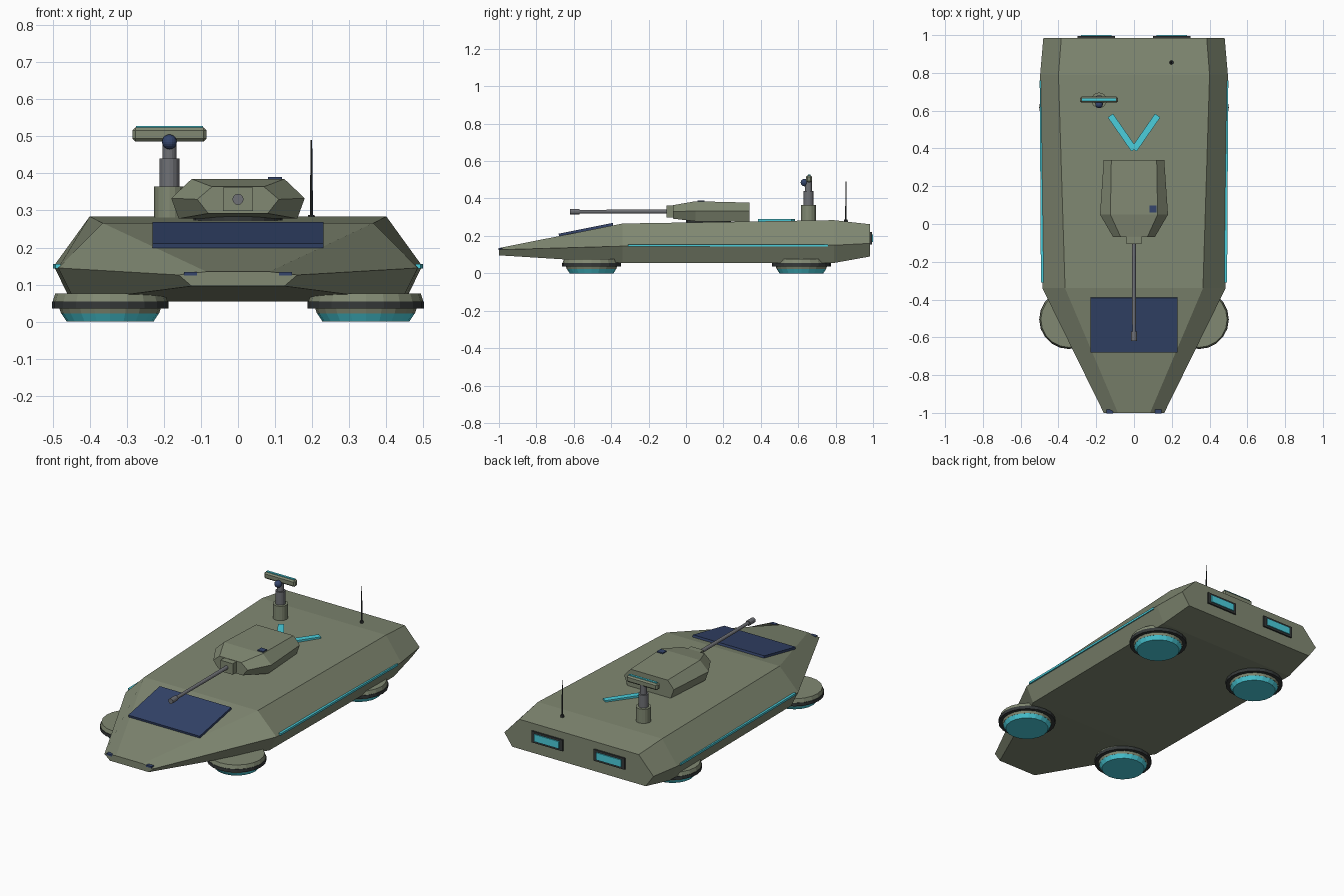
import bpy, bmesh, math
from mathutils import Vector

if "Cube" in bpy.data.objects:
    bpy.data.objects.remove(bpy.data.objects["Cube"])


def material(name, rgb):
    m = bpy.data.materials.new(name)
    m.diffuse_color = (*rgb, 1)
    m.use_nodes = True
    m.node_tree.nodes["Principled BSDF"].inputs["Base Color"].default_value = m.diffuse_color
    return m


OLIVE = material("olive", (0.22, 0.25, 0.17))
DARK = material("dark", (0.035, 0.04, 0.04))
METAL = material("metal", (0.16, 0.165, 0.18))
BLUE = material("blue", (0.035, 0.06, 0.15))
CYAN = material("cyan", (0.07, 0.62, 0.72))


def finish(ob, name, mat):
    ob.name = name
    ob.data.materials.append(mat)
    return ob


def box(name, loc, size, mat, rot=(0, 0, 0), bevel=0):
    bpy.ops.mesh.primitive_cube_add(size=1, location=loc, rotation=rot)
    ob = finish(bpy.context.object, name, mat)
    ob.scale = size
    bpy.ops.object.transform_apply(location=False, rotation=False, scale=True)
    if bevel:
        mod = ob.modifiers.new("bevel", "BEVEL")
        mod.width, mod.segments = bevel, 1
    return ob


def cone(name, start, end, r1, r2, mat, sides=20):
    a, b = Vector(start), Vector(end)
    bpy.ops.mesh.primitive_cone_add(vertices=sides, radius1=r1, radius2=r2,
                                    depth=(b - a).length, location=(a + b) / 2)
    ob = finish(bpy.context.object, name, mat)
    ob.rotation_euler = (b - a).to_track_quat('Z', 'Y').to_euler()
    return ob


def loft(name, sections, mat):
    """Skin hexagonal sections: y, then (half width, z) for top, middle, bottom."""
    bm = bmesh.new()
    rings = []
    for y, *pts in sections:
        loop = [(w, z) for w, z in pts] + [(-w, z) for w, z in reversed(pts)]
        rings.append([bm.verts.new((x, y, z)) for x, z in loop])
    for a, b in zip(rings, rings[1:]):
        for i in range(6):
            j = (i + 1) % 6
            bm.faces.new((a[i], a[j], b[j], b[i]))
    bm.faces.new(rings[0])
    bm.faces.new(rings[-1])
    bmesh.ops.recalc_face_normals(bm, faces=bm.faces)
    me = bpy.data.meshes.new(name)
    bm.to_mesh(me)
    bm.free()
    ob = bpy.data.objects.new(name, me)
    bpy.context.collection.objects.link(ob)
    return finish(ob, name, mat)


# Faceted hull
loft("hull", [
    (-1.0, (0.085, 0.135), (0.16, 0.126), (0.125, 0.096)),
    (-0.34, (0.365, 0.266), (0.485, 0.145), (0.44, 0.055)),
    (0.79, (0.40, 0.284), (0.497, 0.15), (0.45, 0.055)),
    (0.985, (0.385, 0.262), (0.48, 0.16), (0.43, 0.09)),
], OLIVE)

# Hover pads
for x in (-0.345, 0.345):
    for y in (-0.505, 0.617):
        for part, z0, z1, r0, r1, mat in (
                ("housing", 0.054, 0.076, 0.155, 0.148, OLIVE),
                ("skirt", 0.036, 0.055, 0.157, 0.157, DARK),
                ("collar", 0.022, 0.037, 0.132, 0.137, OLIVE),
                ("glow", 0.0, 0.023, 0.117, 0.132, CYAN)):
            cone("hover_pad_" + part, (x, y, z0), (x, y, z1), r0, r1, mat)

# Bow panel lying on the sloped deck
box("bow_panel", (0, -0.535, 0.234), (0.46, 0.295, 0.013), BLUE,
    (math.atan(0.2), 0, 0))

# Turret with gun
cone("turret_ring", (0, 0.12, 0.262), (0, 0.12, 0.285), 0.12, 0.12, DARK)
loft("turret", [
    (-0.07, (0.07, 0.364), (0.11, 0.33), (0.08, 0.292)),
    (0.05, (0.125, 0.385), (0.18, 0.333), (0.16, 0.278)),
    (0.34, (0.12, 0.378), (0.16, 0.333), (0.14, 0.278)),
], OLIVE)
box("gun_mantlet", (0, -0.08, 0.33), (0.08, 0.05, 0.064), OLIVE)
cone("gun_barrel", (0, -0.09, 0.33), (0, -0.6, 0.33), 0.011, 0.009, METAL, 12)
cone("gun_muzzle", (0, -0.57, 0.33), (0, -0.62, 0.33), 0.015, 0.015, METAL, 12)
box("turret_sight", (0.1, 0.08, 0.384), (0.038, 0.036, 0.012), BLUE)

# Sensor mast
mx, my = -0.185, 0.655
cone("mast_base", (mx, my, 0.27), (mx, my, 0.365), 0.041, 0.041, OLIVE, 16)
cone("mast_lower", (mx, my, 0.36), (mx, my, 0.44), 0.027, 0.027, METAL, 16)
cone("mast_upper", (mx, my, 0.43), (mx, my, 0.495), 0.019, 0.019, METAL, 16)
bpy.ops.mesh.primitive_uv_sphere_add(segments=16, ring_count=10, radius=0.02,
                                     location=(mx, my - 0.022, 0.485))
finish(bpy.context.object, "mast_camera", BLUE)
box("sensor_bar", (mx, my + 0.003, 0.505), (0.2, 0.032, 0.038), OLIVE, bevel=0.008)
box("sensor_strip", (mx, my + 0.003, 0.525), (0.18, 0.013, 0.006), CYAN)

# Whip antenna
cone("antenna_base", (0.198, 0.855, 0.27), (0.198, 0.855, 0.288), 0.012, 0.009, DARK, 10)
cone("antenna", (0.198, 0.855, 0.28), (0.198, 0.855, 0.49), 0.0045, 0.002, DARK, 8)

# Mirrored details
for s in (-1, 1):
    box("deck_chevron", (s * 0.0625, 0.484, 0.283), (0.034, 0.22, 0.014), CYAN,
        (0, 0, -s * math.atan2(0.125, 0.18)))
    box("side_light", (s * 0.489, 0.225, 0.149), (0.014, 1.07, 0.012), CYAN,
        (0, 0, -s * 0.006))
    box("nose_light", (s * 0.128, -0.992, 0.129), (0.036, 0.02, 0.01), BLUE)
    box("thruster_frame", (s * 0.2, 0.986, 0.187), (0.2, 0.016, 0.066), DARK)
    box("thruster_glow", (s * 0.2, 0.991, 0.187), (0.16, 0.018, 0.042), CYAN)
